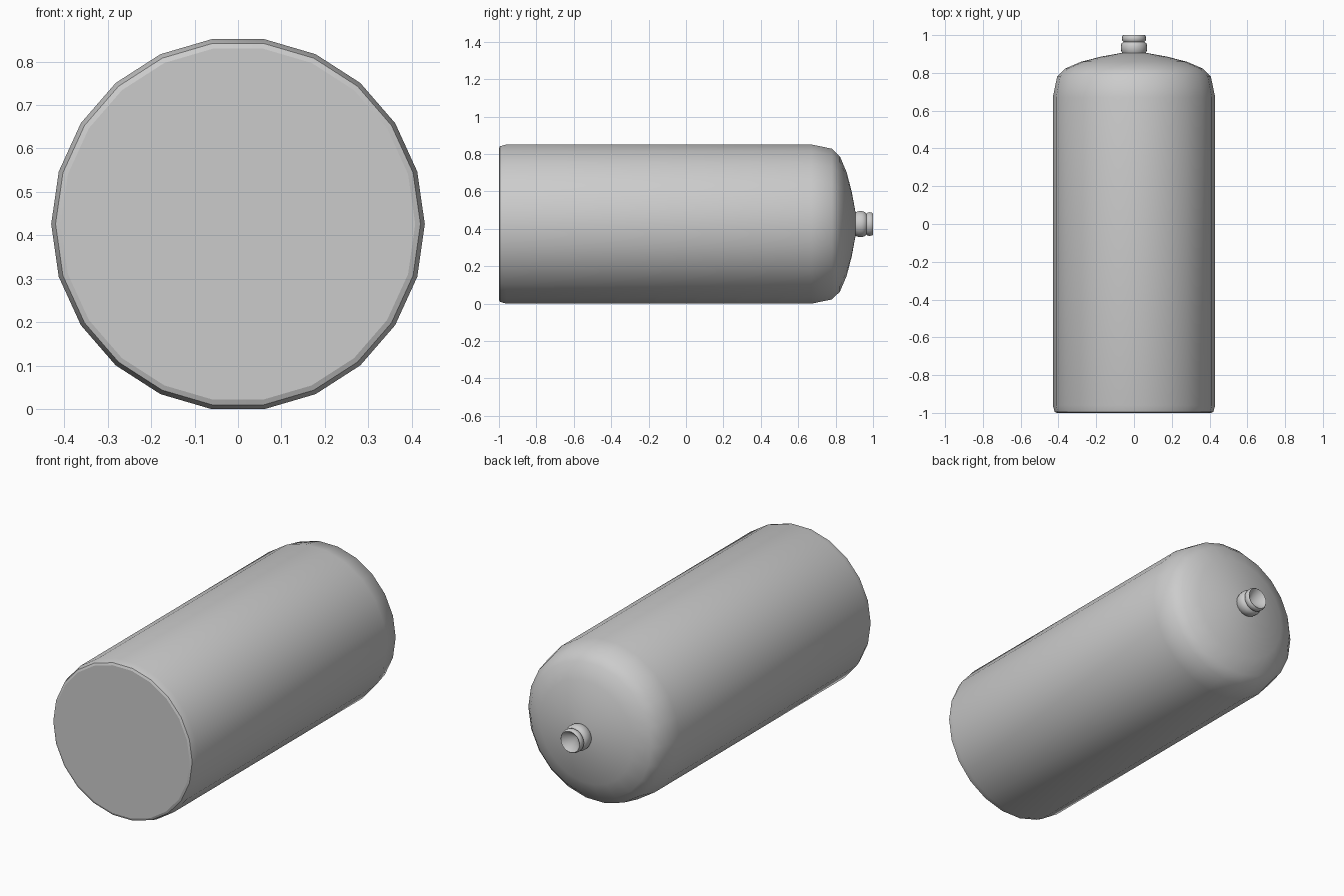
import bpy, bmesh, math
from mathutils import Matrix

default = bpy.data.objects.get("Cube")
if default:
    bpy.data.objects.remove(default, do_unlink=True)

SIDES = 22
RADIUS = 0.43
AXIS_Z = RADIUS * math.cos(math.pi / SIDES)

grey = bpy.data.materials.new("light_grey")
grey.use_nodes = True
colour = (0.6, 0.6, 0.6, 1)
grey.diffuse_color = colour
grey.node_tree.nodes["Principled BSDF"].inputs["Base Color"].default_value = colour


def lathe(name, profile, sides, sharp_angle):
    """Revolve (radius, y) points around the tank's lengthwise axis."""
    bm = bmesh.new()
    verts = [bm.verts.new((r, y, 0)) for r, y in profile]
    edges = [bm.edges.new(pair) for pair in zip(verts, verts[1:])]
    bmesh.ops.spin(bm, geom=verts + edges, cent=(0, 0, 0), axis=(0, 1, 0),
                   angle=math.tau, steps=sides, use_duplicate=False)
    bmesh.ops.remove_doubles(bm, verts=bm.verts, dist=0.0005)
    bmesh.ops.recalc_face_normals(bm, faces=bm.faces)
    bmesh.ops.transform(bm, matrix=Matrix.Translation((0, 0, AXIS_Z)), verts=bm.verts)
    mesh = bpy.data.meshes.new(name)
    bm.to_mesh(mesh)
    bm.free()
    mesh.materials.append(grey)
    obj = bpy.data.objects.new(name, mesh)
    bpy.context.collection.objects.link(obj)
    bpy.ops.object.select_all(action="DESELECT")
    obj.select_set(True)
    bpy.context.view_layer.objects.active = obj
    bpy.ops.object.shade_smooth_by_angle(angle=math.radians(sharp_angle))
    return obj


# Tank body: flat base, small rounded rim, straight wall and domed shoulder
lathe("tank_body", [
    (0, -1), (0.408, -1), (0.42, -0.995), (RADIUS, -0.96),
    (RADIUS, 0.67), (0.407, 0.78), (0.365, 0.823), (0.28, 0.859),
    (0.175, 0.886), (0.06, 0.907), (0, 0.907)], SIDES, 40)

# Valve neck: two rounded collars with a groove and a hollow mouth
lathe("valve_neck", [
    (0.058, 0.895), (0.066, 0.912), (0.07, 0.925), (0.07, 0.942),
    (0.065, 0.957), (0.056, 0.964), (0.062, 0.97), (0.064, 0.982),
    (0.062, 0.994), (0.057, 1.0), (0.052, 0.997), (0, 0.94)], SIDES, 50)

# Flat disc closing the base sits on the body itself, so shade it flat
body = bpy.data.objects["tank_body"]
for face in body.data.polygons:
    if face.normal.y < -0.99:
        face.use_smooth = False
